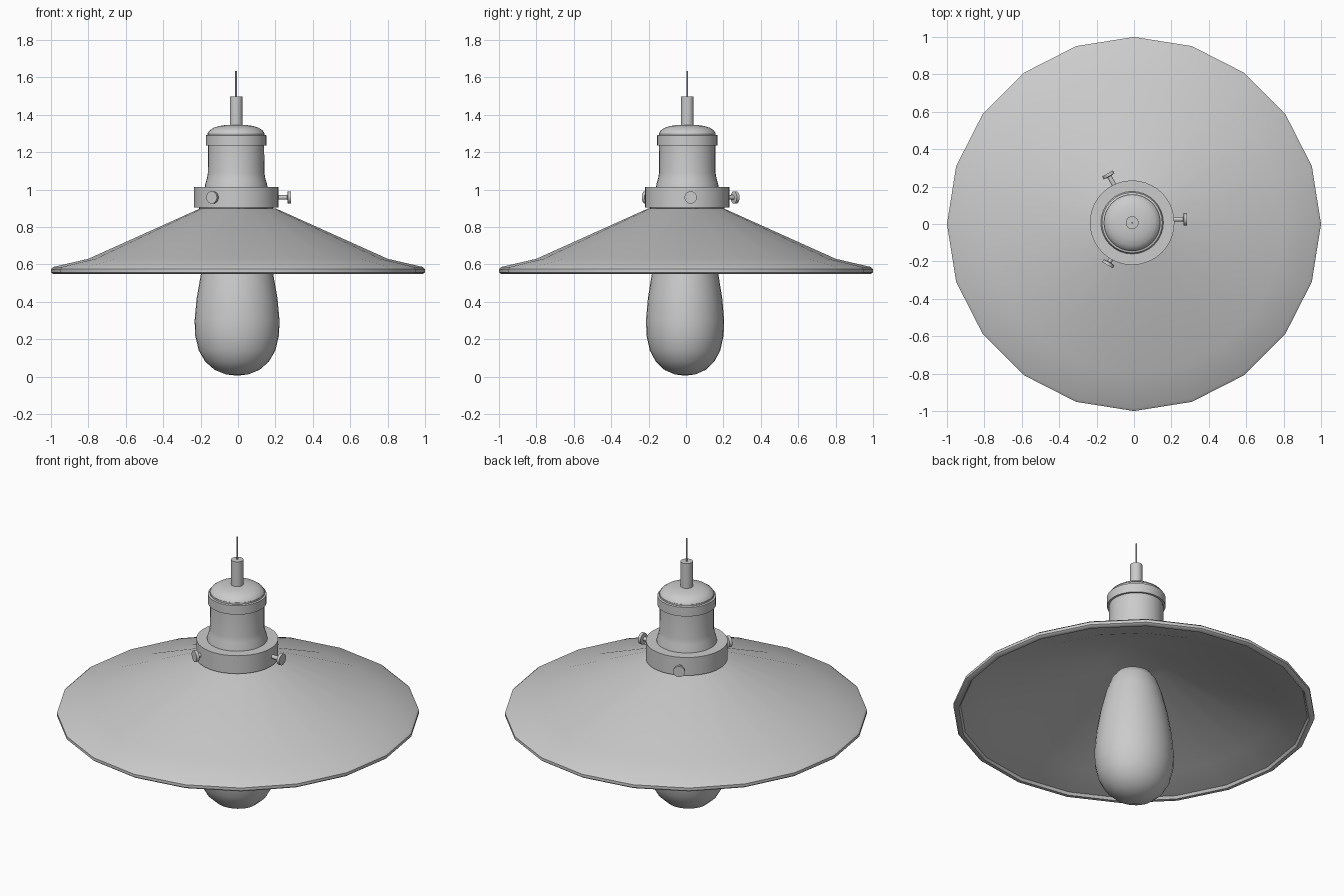
import bpy
import math
from mathutils import Matrix

if "Cube" in bpy.data.objects:
    bpy.data.objects.remove(bpy.data.objects["Cube"])

grey = bpy.data.materials.new("light grey")
grey.use_nodes = True
colour = (0.6, 0.6, 0.6, 1)
grey.diffuse_color = colour
grey.node_tree.nodes["Principled BSDF"].inputs["Base Color"].default_value = colour


def lathe(name, profile, sides=32, centre=(0, 0, 0), stretch=1.0, turn=None, smooth=30):
    """Spin a (radius, height) profile round z; zero radii become poles."""
    verts, faces, rings = [], [], []
    for r, z in profile:
        start = len(verts)
        count = 1 if r == 0 else sides
        for i in range(count):
            a = math.tau * i / sides
            verts.append((r * math.cos(a), r * math.sin(a) * stretch, z))
        rings.append([start + i % count for i in range(sides)])
    for low, high in zip(rings, rings[1:]):
        for i in range(sides):
            j = (i + 1) % sides
            loop = [low[i], low[j], high[j], high[i]]
            faces.append(list(dict.fromkeys(loop)))
    mesh = bpy.data.meshes.new(name)
    mesh.from_pydata(verts, [], faces)
    if turn:
        mesh.transform(turn)
    mesh.materials.append(grey)
    obj = bpy.data.objects.new(name, mesh)
    obj.location = centre
    bpy.context.collection.objects.link(obj)
    bpy.ops.object.select_all(action="DESELECT")
    obj.select_set(True)
    bpy.context.view_layer.objects.active = obj
    bpy.ops.object.shade_smooth_by_angle(angle=math.radians(smooth))
    return obj


axis = (-0.01, 0.007, 0)

# Twenty-sided shade with a rolled rim, open underneath
lathe("shade", [(0, 0.87), (0.18, 0.87), (0.79, 0.61), (0.96, 0.565), (0.97, 0.55),
                (0.99, 0.55), (1.0, 0.558), (1.0, 0.575), (0.985, 0.587),
                (0.8, 0.63), (0.2, 0.9), (0, 0.9)], 20, smooth=40)

# Pear-shaped bulb, slightly flattened front to back
lathe("bulb", [(0, 0.005), (0.06, 0.012), (0.12, 0.036), (0.17, 0.08), (0.205, 0.14),
               (0.224, 0.22), (0.227, 0.3), (0.216, 0.42), (0.193, 0.55), (0.16, 0.68),
               (0.13, 0.76), (0.1, 0.8), (0.06, 0.82), (0, 0.825)],
      centre=(-0.005, -0.005, 0), stretch=0.92, smooth=60)

# Collar gripping the shade
lathe("collar", [(0, 0.89), (0.195, 0.89), (0.2, 0.905), (0.226, 0.905),
                 (0.226, 1.015), (0, 1.015)], 40, axis)

# Socket body, band and domed cap
lathe("socket", [(0.168, 1.01), (0.165, 1.03), (0.156, 1.06), (0.151, 1.09),
                 (0.15, 1.24)], centre=axis)
lathe("socket_band", [(0, 1.235), (0.162, 1.235), (0.162, 1.29), (0.152, 1.293),
                      (0.152, 1.303), (0, 1.303)], centre=axis)
lathe("socket_cap", [(0.152, 1.3), (0.143, 1.315), (0.122, 1.33), (0.09, 1.34),
                     (0.05, 1.346), (0, 1.347)], centre=axis)

# Cord grip and wire
lathe("cord_grip", [(0, 1.34), (0.034, 1.34), (0.034, 1.497), (0, 1.497)], 24, axis)
lathe("wire", [(0, 1.49), (0.005, 1.49), (0.005, 1.635), (0, 1.635)], 8, axis)

# Three thumbscrews around the collar
for n in range(3):
    turn = Matrix.Rotation(n * math.tau / 3, 4, "Z") @ Matrix.Rotation(math.pi / 2, 4, "Y")
    lathe(f"thumbscrew_{n + 1}", [(0, 0.19), (0.012, 0.19), (0.012, 0.263), (0.033, 0.266),
                                  (0.033, 0.283), (0, 0.283)],
          20, (0, 0.025, 0.958), turn=turn)
